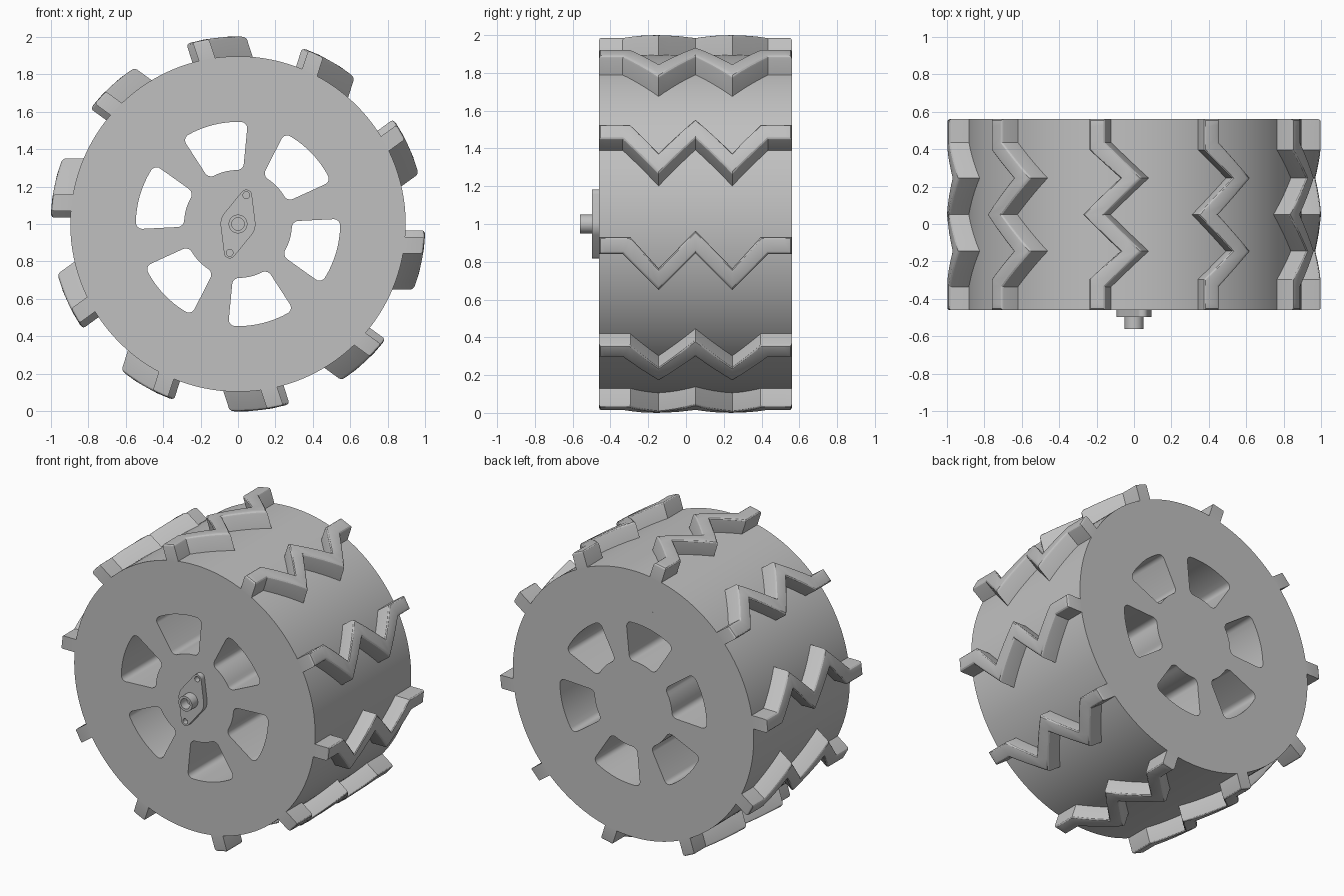
import bpy, bmesh
from math import cos, sin, sqrt, pi, radians, acos

if "Cube" in bpy.data.objects:
    bpy.data.objects.remove(bpy.data.objects["Cube"], do_unlink=True)

grey = bpy.data.materials.new("plain_grey")
grey.use_nodes = True
colour = (0.53, 0.53, 0.53, 1)
grey.diffuse_color = colour
grey.node_tree.nodes["Principled BSDF"].inputs["Base Color"].default_value = colour

FRONT, BACK, AXLE = -0.46, 0.56, 1.0
MID, HALF = (FRONT + BACK) / 2, (BACK - FRONT) / 2
BODY_R, TREAD_R, HUB_R = 0.895, 1.0, 0.67


def finish(bm, name):
    bmesh.ops.recalc_face_normals(bm, faces=bm.faces)
    mesh = bpy.data.meshes.new(name)
    bm.to_mesh(mesh)
    bm.free()
    mesh.materials.append(grey)
    obj = bpy.data.objects.new(name, mesh)
    bpy.context.collection.objects.link(obj)
    bpy.ops.object.select_all(action='DESELECT')
    obj.select_set(True)
    bpy.context.view_layer.objects.active = obj
    bpy.ops.object.shade_smooth_by_angle(angle=radians(25))
    return obj


def circle(radius, count, cx=0, cz=0):
    return [(cx + radius * cos(2 * pi * i / count), cz + radius * sin(2 * pi * i / count))
            for i in range(count)]


def prism(name, loops, y0, y1):
    """Extrude an outline, with any hole outlines, along y."""
    bm = bmesh.new()
    caps = [[], []]
    for loop in loops:
        rings = [[bm.verts.new((x, y, z + AXLE)) for x, z in loop] for y in (y0, y1)]
        n = len(loop)
        for i in range(n):
            j = (i + 1) % n
            bm.faces.new((rings[0][i], rings[0][j], rings[1][j], rings[1][i]))
            for ring, cap in zip(rings, caps):
                cap.append(bm.edges.get((ring[i], ring[j])))
    for cap in caps:
        bmesh.ops.triangle_fill(bm, edges=cap, use_beauty=True)
    return finish(bm, name)


def window(centre, half, r_in, r_out, fillet):
    """Rounded ring sector used for the openings between spokes."""
    pts = []
    corners = [(r_out, 1, 1, 0), (r_out, -1, 1, 0), (r_in, -1, -1, 0), (r_in, 1, -1, 0)]
    for k, (r, side, radial, _) in enumerate(corners):
        rc = r - radial * fillet
        ac = side * (half - fillet / rc)
        steps = range(7)
        # sweep from the side wall to the arc, or back again
        if k % 2:
            steps = reversed(steps)
        arc = []
        for s in steps:
            t = s / 6 * pi / 2
            arc.append((rc + radial * fillet * sin(t), ac + side * fillet * cos(t) / rc))
        pts += arc
        if k % 2 == 0:
            end = -ac
            pts += [(r, ac + (end - ac) * s / 8) for s in range(1, 8)]
    return [(r * cos(centre + a), r * sin(centre + a)) for r, a in pts]


# Tyre body and hub disc with six through openings
prism("tyre_body", [circle(BODY_R, 120), circle(HUB_R, 120)], FRONT, BACK)
openings = [window(radians(-16.3 + 60 * i), radians(19.2), 0.288, 0.545, 0.035)
            for i in range(6)]
prism("wheel_hub", [circle(HUB_R, 120)] + openings, FRONT, BACK)

# Diamond-shaped axle plate with two bolt holes
BIG, TIP, REACH, TILT = 0.093, 0.03, 0.16, radians(74)
spread = acos((BIG - TIP) / REACH)
outline, bolts = [], []
for turn in (TILT, TILT + pi):
    cx, cz = REACH * cos(turn), REACH * sin(turn)
    for i in range(13):
        a = turn - spread + 2 * spread * i / 12
        outline.append((cx + TIP * cos(a), cz + TIP * sin(a)))
    for i in range(9):
        a = turn + spread + (pi - 2 * spread) * i / 8
        outline.append((BIG * cos(a), BIG * sin(a)))
    bolts.append(circle(0.018, 20, cx, cz))
prism("axle_plate", [outline] + bolts, -0.497, FRONT)

# Hollow axle stub
prism("axle_stub", [circle(0.05, 36), circle(0.034, 36)], -0.56, -0.49)


def zigzag(half_path, steps=4):
    """Mirror half of the path about the middle and subdivide it."""
    path = [(-y, t) for y, t in reversed(half_path[1:])] + half_path
    pts = [path[0]]
    for (ya, ta), (yb, tb) in zip(path, path[1:]):
        pts += [(ya + (yb - ya) * s / steps, ta + (tb - ta) * s / steps)
                for s in range(1, steps + 1)]
    return pts


# Zigzag tread bars, extruded outward and capped by the outer radius
upper = zigzag([(0, -0.035), (0.195, -0.235), (0.345, -0.07), (HALF, -0.07)])
lower = zigzag([(0, -0.155), (0.195, -0.35), (0.385, -0.158), (HALF, -0.158)])


def tread(name, angle):
    bm = bmesh.new()

    def vert(p, radius):
        y, t = p
        x = sqrt(radius * radius - t * t)
        return bm.verts.new((x * cos(angle) - t * sin(angle), MID + y,
                             AXLE + x * sin(angle) + t * cos(angle)))

    rows = [[vert(u, TREAD_R), vert(l, TREAD_R), vert(l, BODY_R - 0.01), vert(u, BODY_R - 0.01)]
            for u, l in zip(upper, lower)]
    top = []
    for a, b in zip(rows, rows[1:]):
        for i in range(4):
            j = (i + 1) % 4
            face = bm.faces.new((a[i], a[j], b[j], b[i]))
            if i == 0:
                top.append(face)
    bm.faces.new(rows[0])
    bm.faces.new(rows[-1])
    bmesh.ops.recalc_face_normals(bm, faces=bm.faces)
    # Round only the outer rim of the bar
    rim = [e for e in bm.edges if sum(f in top for f in e.link_faces) == 1]
    bmesh.ops.bevel(bm, geom=rim, offset=0.016, segments=3, profile=0.5, affect='EDGES')
    finish(bm, name)


for i in range(10):
    tread(f"tread_bar_{i + 1}", radians(36 * i))
